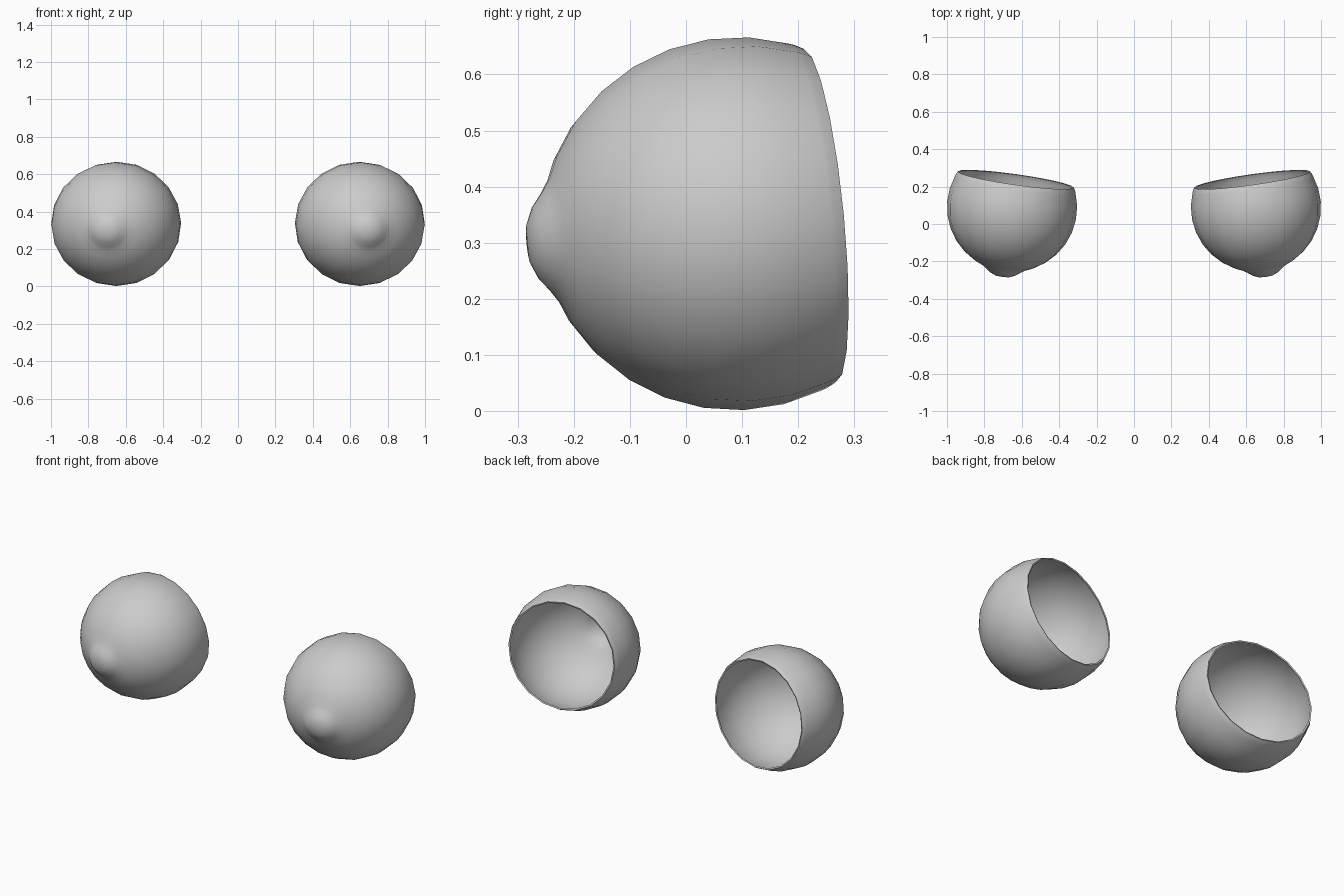
import bpy, bmesh
from math import sin, cos, pi, radians
from mathutils import Matrix, Vector

cube = bpy.data.objects.get("Cube")
if cube:
    bpy.data.objects.remove(cube, do_unlink=True)

grey = bpy.data.materials.new("plain grey")
grey.use_nodes = True
colour = (0.6, 0.6, 0.6, 1)
grey.diffuse_color = colour
grey.node_tree.nodes["Principled BSDF"].inputs["Base Color"].default_value = colour

SIDES = 20
RADIUS = 0.348
HEIGHT_SCALE = 0.955

# Profile as (radius, distance forward): bulge, ball, then a turned-in rim
bulge = [(0.04, 0.374), (0.07, 0.361), (0.095, 0.342), (0.12, 0.326)]
ball = [(RADIUS * sin(radians(a)), RADIUS * cos(radians(a)))
        for a in range(27, 112, 12)]
rim = [(0.321, -0.135), (0.313, -0.15), (0.305, -0.147)]
profile = bulge + ball + rim


def eye_shell(name, side):
    bm = bmesh.new()
    tilt = Matrix.Rotation(radians(8), 4, "Z") @ Matrix.Rotation(radians(5.5), 4, "X")
    centre = Vector((0.652, 0.09, 0.334))

    def vert(x, y, z):
        p = tilt @ Vector((x, y, z * HEIGHT_SCALE)) + centre
        p.x *= side
        return bm.verts.new(p)

    tip = vert(0, -0.378, 0)
    rings = [[vert(r * cos(2 * pi * i / SIDES), -t, r * sin(2 * pi * i / SIDES))
              for i in range(SIDES)] for r, t in profile]
    for i in range(SIDES):
        j = (i + 1) % SIDES
        bm.faces.new((tip, rings[0][i], rings[0][j]))
        for a, b in zip(rings, rings[1:]):
            bm.faces.new((a[i], b[i], b[j], a[j]))
    if side < 0:
        bmesh.ops.reverse_faces(bm, faces=bm.faces[:])

    mesh = bpy.data.meshes.new(name)
    bm.to_mesh(mesh)
    bm.free()
    mesh.materials.append(grey)
    shell = bpy.data.objects.new(name, mesh)
    bpy.context.collection.objects.link(shell)
    bpy.ops.object.select_all(action="DESELECT")
    shell.select_set(True)
    bpy.context.view_layer.objects.active = shell
    bpy.ops.object.shade_smooth_by_angle(angle=radians(40))


eye_shell("left_eye_shell", 1)
eye_shell("right_eye_shell", -1)
